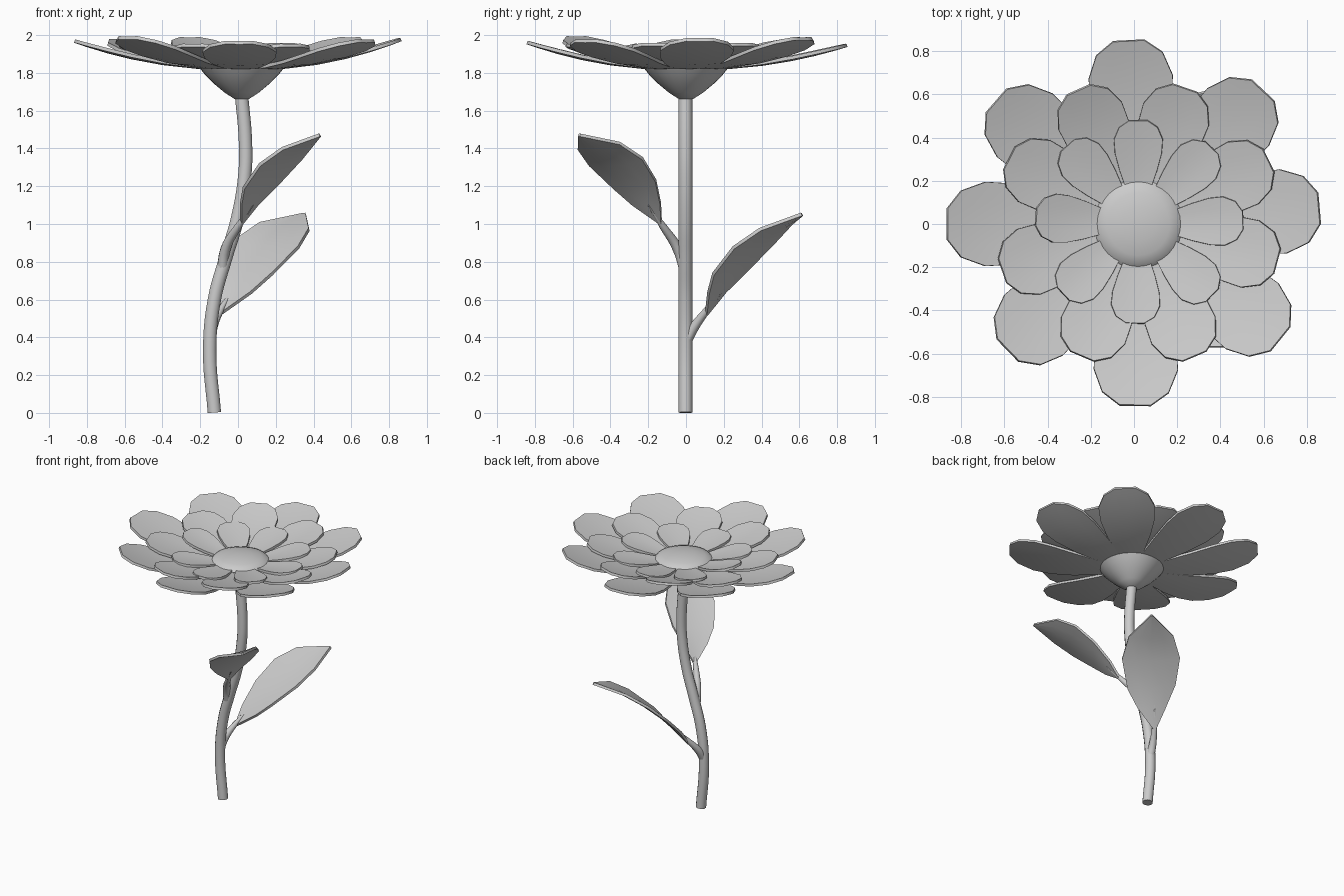
import bpy
import bmesh
from math import cos, sin, pi, radians
from mathutils import Matrix, Vector

if "Cube" in bpy.data.objects:
    bpy.data.objects.remove(bpy.data.objects["Cube"])

CX = 0.02  # flower axis


def finish(name, bm, thick=0.0, angle=40):
    bmesh.ops.recalc_face_normals(bm, faces=bm.faces)
    me = bpy.data.meshes.new(name)
    bm.to_mesh(me)
    bm.free()
    ob = bpy.data.objects.new(name, me)
    bpy.context.collection.objects.link(ob)
    bpy.ops.object.select_all(action='DESELECT')
    ob.select_set(True)
    bpy.context.view_layer.objects.active = ob
    if thick:
        m = ob.modifiers.new("thickness", 'SOLIDIFY')
        m.thickness = thick
        m.offset = 0
        bpy.ops.object.modifier_apply(modifier=m.name)
    bpy.ops.object.shade_smooth_by_angle(angle=radians(angle))
    return ob


def skin(bm, rows):
    """Faces between successive rows of points."""
    vs = [[bm.verts.new(p) for p in row] for row in rows]
    for a, b in zip(vs, vs[1:]):
        for i in range(len(a) - 1):
            bm.faces.new((a[i], a[i + 1], b[i + 1], b[i]))


def lathe(name, profile, sides=32):
    bm = bmesh.new()
    rows = []
    for k in range(sides + 1):
        a = 2 * pi * k / sides
        rows.append([(CX + r * cos(a), r * sin(a), z) for r, z in profile])
    skin(bm, rows)
    bmesh.ops.remove_doubles(bm, verts=bm.verts, dist=1e-4)
    return finish(name, bm)


def tube(name, pts, radius):
    """Smooth tube; each point is x, y, z, radius factor."""
    cu = bpy.data.curves.new(name, 'CURVE')
    cu.dimensions = '3D'
    cu.bevel_depth = radius
    cu.bevel_resolution = 3
    cu.resolution_u = 6
    cu.use_fill_caps = True
    sp = cu.splines.new('BEZIER')
    sp.bezier_points.add(len(pts) - 1)
    for bp, (x, y, z, r) in zip(sp.bezier_points, pts):
        bp.co = (x, y, z)
        bp.radius = r
        bp.handle_left_type = bp.handle_right_type = 'AUTO'
    ob = bpy.data.objects.new(name, cu)
    bpy.context.collection.objects.link(ob)
    bpy.ops.object.select_all(action='DESELECT')
    ob.select_set(True)
    bpy.context.view_layer.objects.active = ob
    bpy.ops.object.convert(target='MESH')
    bpy.ops.object.shade_smooth_by_angle(angle=radians(40))


# petal outline: fraction of length, fraction of full half width
OUTLINE = [(0.0, 0.32), (0.2, 0.5), (0.42, 0.77), (0.62, 0.96), (0.78, 1.0),
           (0.92, 0.79), (1.0, 0.37)]


def petal_ring(name, r0, half, z0, petals, cup, power):
    """petals: list of (angle in degrees, tip radius, tip height)."""
    bm = bmesh.new()
    for deg, r1, ztip in petals:
        rot = Matrix.Translation((CX, 0, 0)) @ Matrix.Rotation(radians(deg), 4, 'Z')
        rows = []
        for t, w in OUTLINE:
            z = z0 + (ztip - z0) * t ** power
            rows.append([rot @ Vector((r0 + (r1 - r0) * t, s * w * half,
                                       z + cup * (s * w) ** 2 * (1 - 0.6 * t)))
                         for s in (-1, -0.5, 0, 0.5, 1)])
        skin(bm, rows)
    return finish(name, bm, 0.018)


# three rings of petals
petal_ring("outer_petals", 0.08, 0.195, 1.825,
           [(5, 0.84, 1.975), (47, 0.845, 1.98), (93, 0.85, 1.945), (139, 0.87, 1.97),
            (180, 0.885, 1.968), (-136, 0.84, 1.985), (-91, 0.84, 1.96),
            (-39, 0.845, 1.968)], 0.018, 2.0)
petal_ring("middle_petals", 0.08, 0.16, 1.84,
           [(26, 0.67, 1.95), (71, 0.665, 1.95), (114, 0.68, 1.98), (153, 0.67, 1.945),
            (-161, 0.665, 1.945), (-113, 0.665, 1.945), (-67, 0.665, 1.945),
            (-15, 0.665, 1.95)], 0.018, 1.8)
petal_ring("inner_petals", 0.08, 0.113, 1.85,
           [(2, 0.485, 1.91), (46, 0.49, 1.91), (90, 0.48, 1.915), (132, 0.49, 1.92),
            (176, 0.475, 1.945), (-137, 0.475, 1.905), (-92, 0.46, 1.90),
            (-44, 0.475, 1.905)], 0.014, 1.5)

# flower centre and the cup below it
lathe("flower_centre", [(0, 1.83), (0.19, 1.835), (0.205, 1.86), (0.185, 1.88),
                        (0.145, 1.894), (0.08, 1.906), (0, 1.91)])
lathe("receptacle", [(0, 1.66), (0.04, 1.663), (0.09, 1.695), (0.15, 1.745),
                     (0.195, 1.79), (0.22, 1.822), (0.19, 1.832), (0, 1.835)])

# stem
tube("stem", [(-0.125, -0.003, 0.002, 1), (-0.15, -0.003, 0.33, 1),
              (-0.125, -0.003, 0.6, 1), (-0.065, -0.003, 0.82, 1),
              (-0.005, -0.003, 1.02, 1), (0.035, -0.003, 1.25, 1),
              (0.04, -0.003, 1.42, 1), (0.018, -0.003, 1.69, 1)], 0.037)

# leaf edges relative to the blade base: along, across, up
EDGE_A = [(0.003, 0, 0), (0.09, 0.005, 0.105), (0.21, 0.03, 0.222), (0.32, 0.10, 0.337),
          (0.385, 0.22, 0.415), (0.42, 0.43, 0.457)]
EDGE_B = [(0, 0.003, 0), (0, 0.15, 0.10), (0.015, 0.25, 0.185), (0.10, 0.38, 0.305),
          (0.22, 0.44, 0.388), (0.415, 0.44, 0.457)]


def leaf(name, base, turn, size):
    mat = (Matrix.Translation(base) @ Matrix.Rotation(radians(turn), 4, 'Z')
           @ Matrix.Diagonal((size, size, size * 1.03, 1)))
    rows = []
    for (u, v, z), (p, q, h) in zip(EDGE_A, EDGE_B):
        a, b = mat @ Vector((u, -v, z)), mat @ Vector((p, -q, h))
        dip = Vector((0, 0, -0.05 * (a - b).length))
        rows.append([a, a.lerp(b, 0.25) + dip * 0.75, a.lerp(b, 0.5) + dip,
                     a.lerp(b, 0.75) + dip * 0.75, b])
    bm = bmesh.new()
    skin(bm, rows)
    return finish(name, bm, 0.018)


leaf("upper_leaf", (0.015, -0.13, 1.0), 0, 1.0)
leaf("lower_leaf", (-0.1, 0.105, 0.52), 94.5, 1.13)

# leaf stalks tapering into the blades
tube("upper_leaf_stalk", [(-0.085, 0.0, 0.74, 1), (-0.065, -0.045, 0.87, 0.9),
                          (0.0, -0.12, 0.985, 0.65), (0.08, -0.2, 1.1, 0.1)], 0.03)
tube("lower_leaf_stalk", [(-0.148, 0.0, 0.38, 1), (-0.135, 0.04, 0.45, 0.9),
                          (-0.1, 0.1, 0.53, 0.65), (-0.015, 0.205, 0.665, 0.1)], 0.03)
